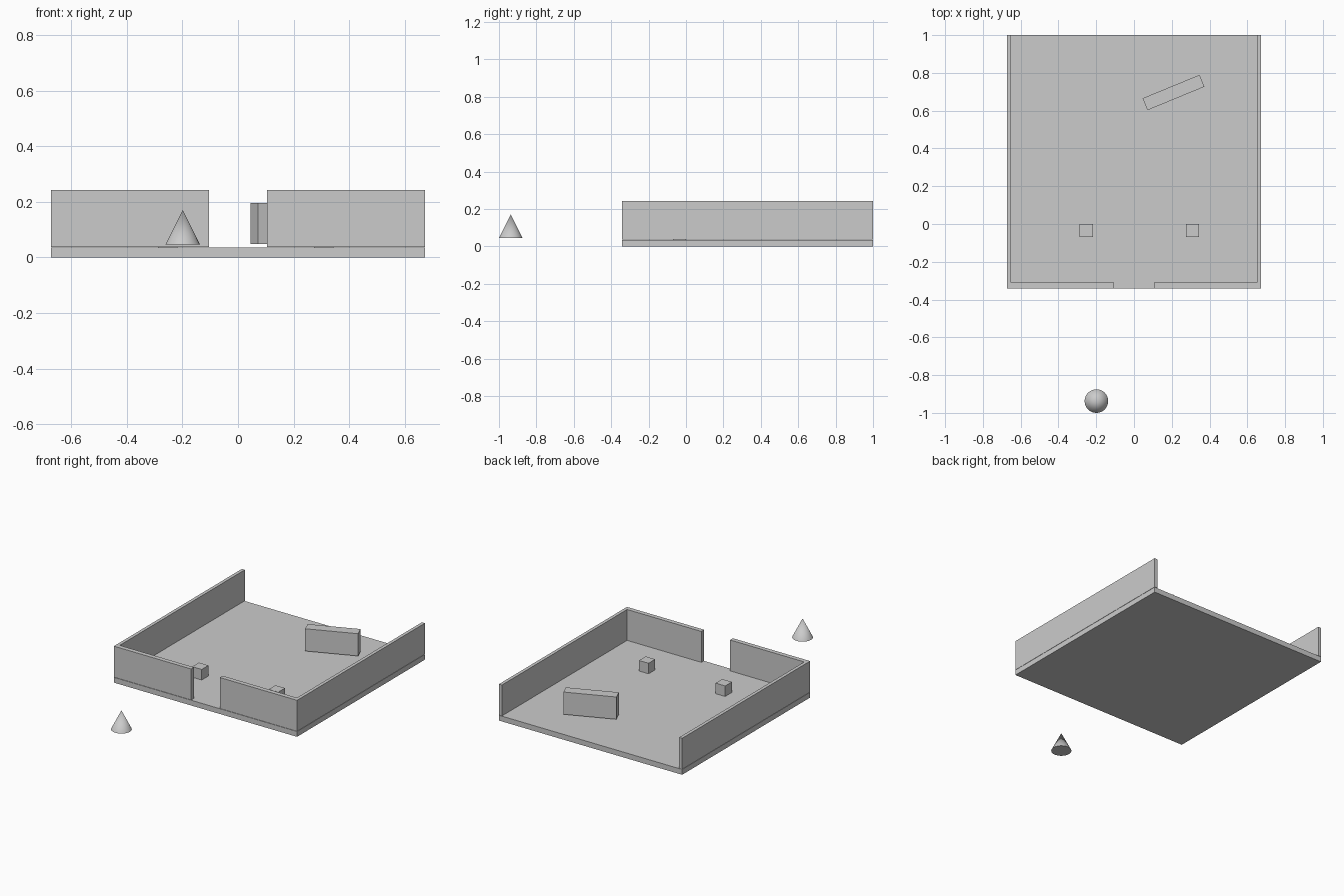
import bpy
from math import radians

if "Cube" in bpy.data.objects:
    bpy.data.objects.remove(bpy.data.objects["Cube"])


def box(name, lo, hi, angle=0.0):
    """Axis-aligned box between two corners, optionally turned about z."""
    centre = [(a + b) / 2 for a, b in zip(lo, hi)]
    bpy.ops.mesh.primitive_cube_add(size=1, location=centre)
    ob = bpy.context.object
    ob.name = name
    ob.scale = [b - a for a, b in zip(lo, hi)]
    bpy.ops.object.transform_apply(location=False, rotation=False, scale=True)
    ob.rotation_euler.z = radians(angle)
    return ob


HALF, FRONT, BACK = 0.672, -0.341, 1.0
FLOOR, WALL_LO, WALL_HI = 0.035, 0.037, 0.242

# floor slab
box("floor", (-HALF, FRONT, 0), (HALF, BACK, FLOOR))

# side walls and the front walls either side of the doorway; back stays open
for side, s in (("left", -1), ("right", 1)):
    def span(a, b):
        return sorted((s * a, s * b))
    x0, x1 = span(0.65, HALF)
    box(side + "_wall", (x0, FRONT, WALL_LO), (x1, BACK, WALL_HI))
    x0, x1 = span(0.105, 0.65)
    box(side + "_front_wall", (x0, FRONT, WALL_LO), (x1, -0.311, WALL_HI))

# two small blocks standing on the floor
for side, x in (("left", -0.253), ("right", 0.309)):
    box(side + "_block", (x - 0.035, -0.069, FLOOR), (x + 0.035, 0.001, FLOOR + 0.07))

# long turned block near the back
box("long_block", (0.209 - 0.163, 0.696 - 0.034, 0.048),
    (0.209 + 0.163, 0.696 + 0.034, 0.196), angle=22.4)

# cone outside the doorway
bpy.ops.mesh.primitive_cone_add(vertices=32, radius1=0.0625, radius2=0, depth=0.125,
                                location=(-0.199, -0.9375, 0.108))
bpy.context.object.name = "cone"
bpy.ops.object.shade_smooth_by_angle(angle=radians(30))
